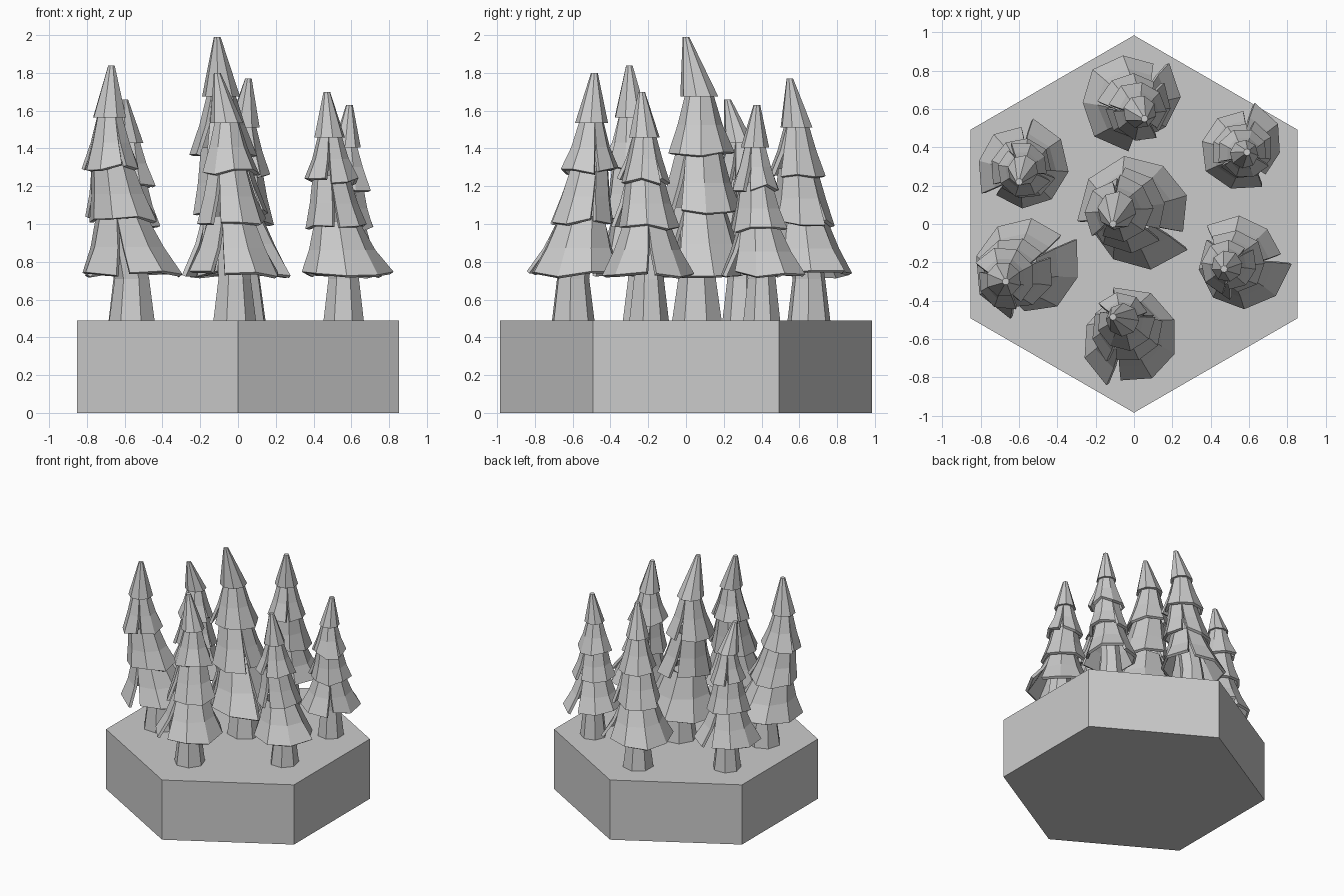
import bpy, random
from math import cos, sin, pi, radians
from mathutils import Vector

if "Cube" in bpy.data.objects:
    bpy.data.objects.remove(bpy.data.objects["Cube"])

random.seed(4)
GROUND = 0.49


def make_object(name, verts, faces):
    mesh = bpy.data.meshes.new(name)
    mesh.from_pydata(verts, [], faces)
    mesh.update()
    obj = bpy.data.objects.new(name, mesh)
    bpy.context.collection.objects.link(obj)
    return obj


def loft(name, sections, sides, spin=0.0):
    """Closed faceted solid through (centre, radius) sections."""
    verts, faces = [], []
    for c, r in sections:
        for i in range(sides):
            a = spin + 2 * pi * i / sides
            verts.append((c[0] + r * cos(a), c[1] + r * sin(a), c[2]))
    for k in range(len(sections) - 1):
        for i in range(sides):
            j = (i + 1) % sides
            a, b = k * sides, (k + 1) * sides
            faces.append((a + i, a + j, b + j, b + i))
    faces.append(tuple(reversed(range(sides))))
    last = (len(sections) - 1) * sides
    faces.append(tuple(range(last, last + sides)))
    return make_object(name, verts, faces)


def skirt(name, low, high, r_low, r_high, seam):
    """Flared branch tier: two strips with V notches where they meet."""
    verts, faces = [], []
    strips = [(seam, radians(225), 5), (seam + radians(225), radians(135), 3)]
    for start, span, n in strips:
        base = len(verts)
        for i in range(n + 1):
            t = i / n
            swell = 0.90 + 0.20 * t + random.uniform(-0.03, 0.03)
            for h in (0.0, 0.45, 1.0):
                # notch opens toward the hem
                trim = radians(7) * (1 - h)
                a = start + trim + (span - 2 * trim) * t
                r = r_high + (r_low - r_high) * (1 - h) ** 1.25
                r *= 1 + (swell - 1) * (1 - h)
                c = low.lerp(high, h)
                z = c.z + (random.uniform(-0.015, 0.02) if h == 0 else 0)
                verts.append((c.x + r * cos(a), c.y + r * sin(a), z))
        for i in range(n):
            for k in range(2):
                a = base + 3 * i + k
                faces.append((a, a + 3, a + 4, a + 1))
    obj = make_object(name, verts, faces)
    mod = obj.modifiers.new("thickness", 'SOLIDIFY')
    mod.thickness = 0.022
    mod.offset = -1
    return obj


def tree(name, bottom, upper, tip, radius, seam):
    bottom, upper = Vector(bottom), Vector(upper)
    hem = 0.735
    height = tip[2] - hem
    # hem centres of the four tiers, then the tip
    centres = []
    for h, lean in ((0, 0), (0.26, 0.5), (0.51, 0.9), (0.75, 1)):
        p = bottom.lerp(upper, lean)
        centres.append(Vector((p.x, p.y, hem + h * height)))
    centres.append(Vector(tip))
    radii = [radius, radius * 0.71, radius * 0.60, radius * 0.35]
    tops = [radius * 0.50, radius * 0.41, radius * 0.24, 0.018]
    for k in range(4):
        high = centres[k + 1].copy()
        if k < 3:
            high.z += 0.03
        if k == 3:
            loft(name + "_top", [(centres[3], radii[3]), (high, tops[3])], 8, seam)
        else:
            skirt(f"{name}_tier_{k + 1}", centres[k], high, radii[k], tops[k],
                  radians(seam + k * 130))
    # trunk
    tr = radius * 0.47
    mid = Vector((bottom.x, bottom.y, GROUND + 0.22))
    loft(name + "_trunk", [(Vector((bottom.x, bottom.y, GROUND - 0.01)), tr),
                           (mid, tr * 0.75),
                           (centres[1], tr * 0.65)], 7, radians(seam))


# hexagonal base
loft("hexagon_base", [((0, 0, 0), 0.985), ((0, 0, GROUND), 0.985)], 6, pi / 2)

# trees: hem centre, upper centre, tip, hem radius, notch direction
tree("centre_tree", (0.02, 0.06), (-0.09, 0.07), (-0.11, 0.0, 1.99), 0.29, -30)
tree("back_tree", (-0.02, 0.65), (0.03, 0.585), (0.055, 0.55, 1.77), 0.25, 50)
tree("back_right_tree", (0.56, 0.40), (0.575, 0.365), (0.59, 0.375, 1.63), 0.215, 80)
tree("front_right_tree", (0.56, -0.20), (0.485, -0.22), (0.47, -0.235, 1.70), 0.235, 140)
tree("front_tree", (-0.02, -0.60), (-0.06, -0.50), (-0.11, -0.485, 1.80), 0.25, -110)
tree("front_left_tree", (-0.56, -0.22), (-0.68, -0.29), (-0.67, -0.30, 1.84), 0.265, 35)
tree("back_left_tree", (-0.58, 0.30), (-0.58, 0.28), (-0.60, 0.22, 1.66), 0.23, -140)
